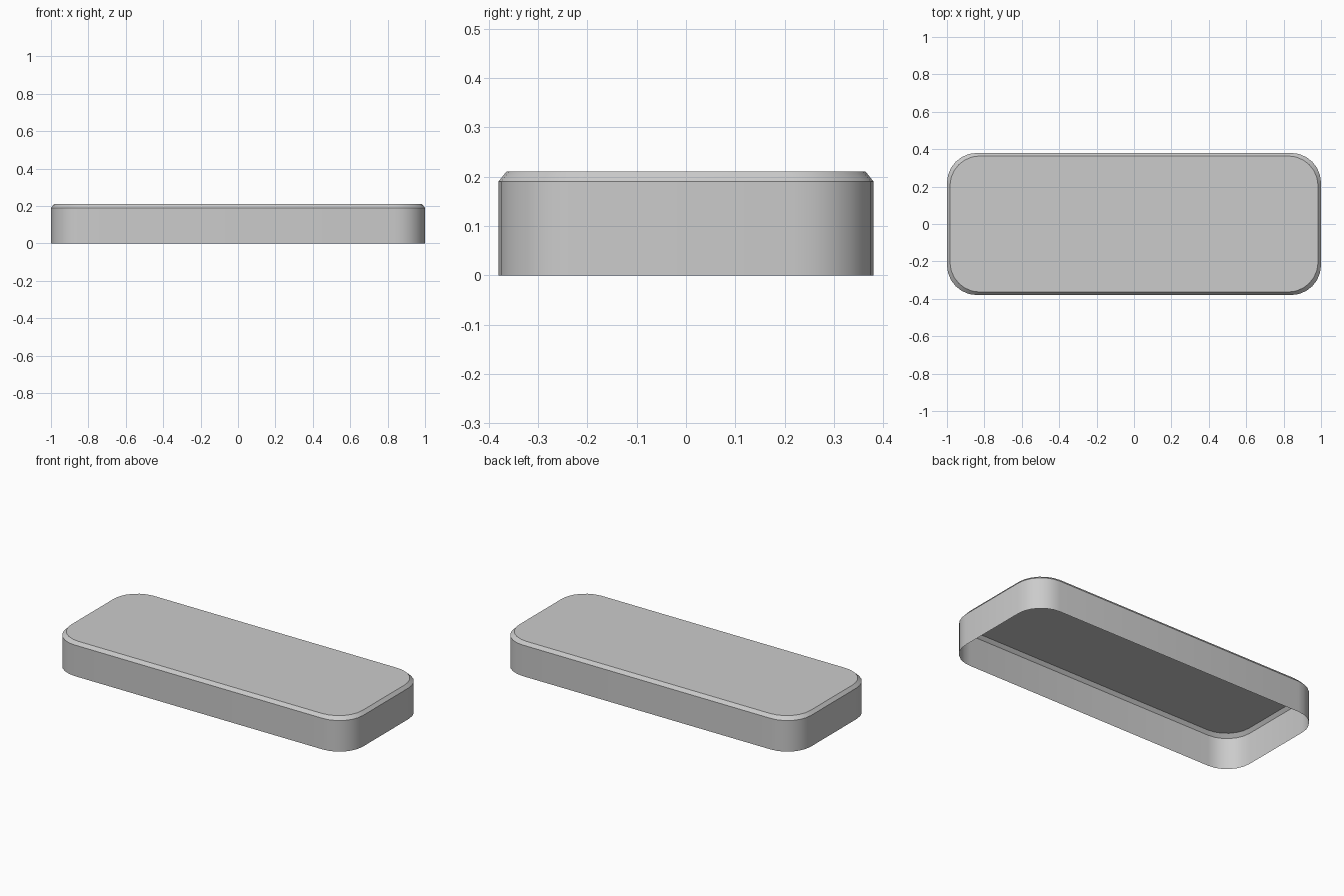
import bpy, bmesh, math

if "Cube" in bpy.data.objects:
    bpy.data.objects.remove(bpy.data.objects["Cube"])

HX, HY, R, SEG = 1.0, 0.38, 0.16, 6


def outline(inset, z):
    # rounded rectangle, counter-clockwise
    cx, cy = HX - inset - R, HY - inset - R
    pts = []
    for i, (sx, sy) in enumerate([(1, 1), (-1, 1), (-1, -1), (1, -1)]):
        for k in range(SEG + 1):
            a = math.pi / 2 * (i + k / SEG)
            pts.append((sx * cx + R * math.cos(a), sy * cy + R * math.sin(a), z))
    return pts


# open-bottomed shell: side wall, chamfer, flat top
bm = bmesh.new()
loops = [[bm.verts.new(p) for p in outline(i, z)]
         for i, z in [(0, 0), (0, 0.19), (0.016, 0.21)]]
n = len(loops[0])
for lo, hi in zip(loops, loops[1:]):
    for i in range(n):
        j = (i + 1) % n
        bm.faces.new((lo[i], lo[j], hi[j], hi[i]))
bm.faces.new(loops[-1])

mesh = bpy.data.meshes.new("lid_shell")
bm.to_mesh(mesh)
bm.free()
lid = bpy.data.objects.new("lid_shell", mesh)
bpy.context.collection.objects.link(lid)
bpy.context.view_layer.objects.active = lid
lid.select_set(True)
bpy.ops.object.shade_smooth_by_angle(angle=math.radians(30))
